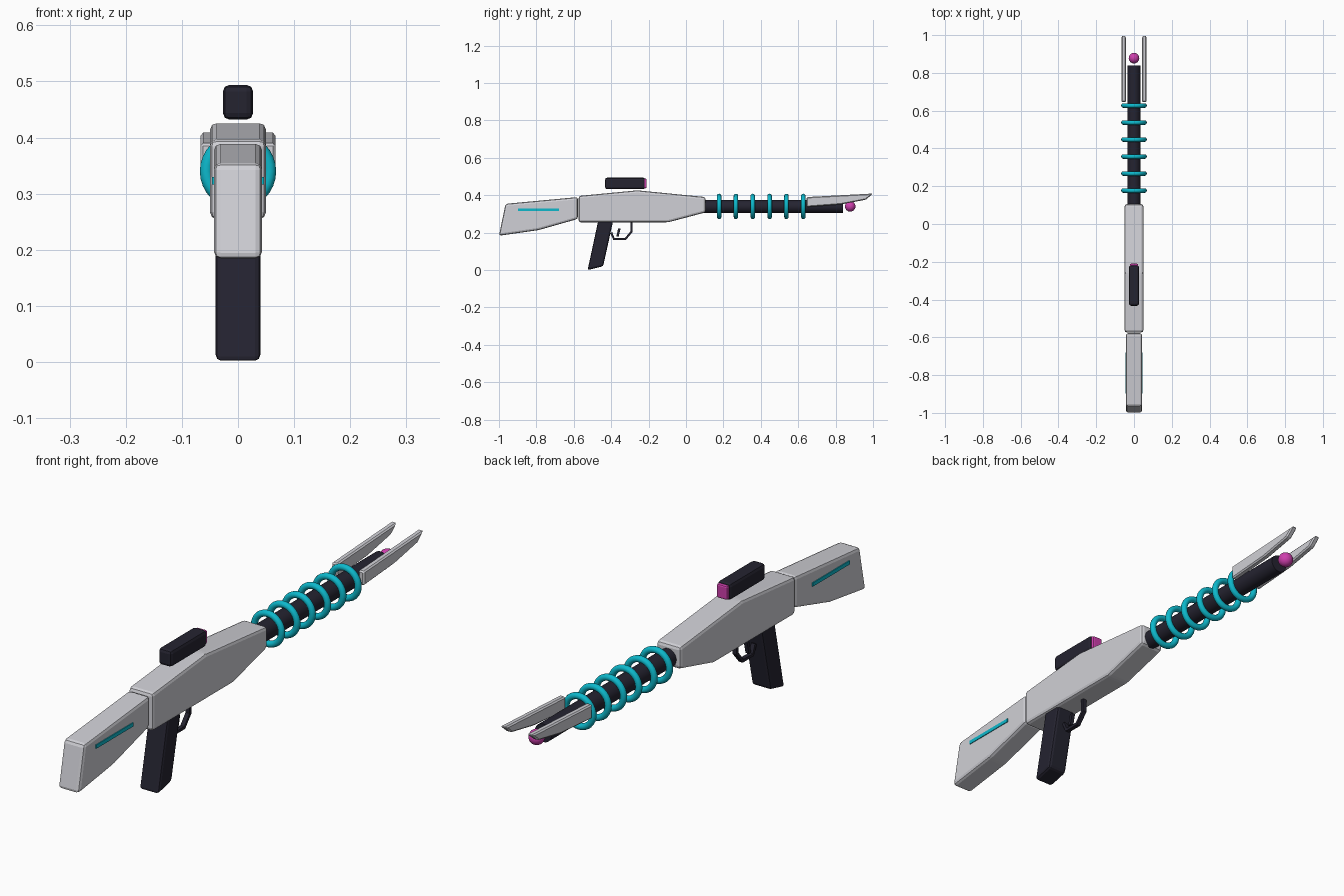
import bpy, bmesh, math
from mathutils import Vector

if "Cube" in bpy.data.objects:
    bpy.data.objects.remove(bpy.data.objects["Cube"])


def mat(name, rgb):
    m = bpy.data.materials.new(name)
    m.diffuse_color = (*rgb, 1)
    m.use_nodes = True
    m.node_tree.nodes["Principled BSDF"].inputs["Base Color"].default_value = m.diffuse_color
    return m


GREY = mat("light_grey", (0.63, 0.63, 0.67))
DARK = mat("dark_navy", (0.018, 0.017, 0.03))
TEAL = mat("teal", (0.004, 0.48, 0.60))
PINK = mat("magenta", (0.62, 0.05, 0.42))
AXIS_Z = 0.34


def side_profile(name, pts, x0, x1, material, bevel=0.0, segs=2):
    """Extrude a (y, z) outline from x0 to x1 and bevel its edges."""
    bm = bmesh.new()
    face = bm.faces.new([bm.verts.new((x0, y, z)) for y, z in pts])
    ext = bmesh.ops.extrude_face_region(bm, geom=[face])
    verts = [g for g in ext["geom"] if isinstance(g, bmesh.types.BMVert)]
    bmesh.ops.translate(bm, verts=verts, vec=(x1 - x0, 0, 0))
    if bevel:
        bmesh.ops.bevel(bm, geom=bm.edges[:], offset=bevel, segments=segs,
                        profile=0.5, affect='EDGES', clamp_overlap=True)
    bmesh.ops.recalc_face_normals(bm, faces=bm.faces[:])
    me = bpy.data.meshes.new(name)
    bm.to_mesh(me)
    bm.free()
    me.materials.append(material)
    ob = bpy.data.objects.new(name, me)
    bpy.context.collection.objects.link(ob)
    return ob


def box(y0, y1, z0, z1):
    return [(y0, z0), (y1, z0), (y1, z1), (y0, z1)]


def finish(name, material):
    ob = bpy.context.object
    ob.name = name
    ob.data.materials.append(material)
    bpy.ops.object.shade_smooth_by_angle(angle=math.radians(40))
    return ob


# Stock and receiver
side_profile("stock", [(-1.0, 0.183), (-0.79, 0.213), (-0.578, 0.273), (-0.578, 0.39),
                       (-0.965, 0.354)], -0.043, 0.043, GREY, 0.012)
side_profile("receiver", [(-0.574, 0.255), (-0.096, 0.255), (0.105, 0.308), (0.105, 0.39),
                          (-0.26, 0.426), (-0.574, 0.396)], -0.05, 0.05, GREY, 0.012)

# Glowing stripes on both sides of the stock
for side, s in (("left", -1), ("right", 1)):
    side_profile("stock_stripe_" + side, box(-0.898, -0.68, 0.316, 0.330),
                 s * 0.040, s * 0.046, TEAL)

# Pistol grip
side_profile("grip", [(-0.526, 0.0), (-0.443, 0.02), (-0.388, 0.27), (-0.468, 0.27)],
             -0.04, 0.04, DARK, 0.01)

# Trigger guard: bent strip following a path
path = [Vector(p) for p in [(-0.40, 0.20), (-0.385, 0.165), (-0.325, 0.165),
                            (-0.291, 0.205), (-0.291, 0.262)]]
inner, outer = [], []
for i, p in enumerate(path):
    d0 = (p - path[max(i - 1, 0)]).normalized()
    d1 = (path[min(i + 1, len(path) - 1)] - p).normalized()
    t = (d0 + d1).normalized()
    n = Vector((-t.y, t.x)) * 0.006
    inner.append(tuple(p + n))
    outer.append(tuple(p - n))
side_profile("trigger_guard", outer + inner[::-1], -0.008, 0.008, DARK)
side_profile("trigger", [(-0.373, 0.178), (-0.360, 0.178), (-0.350, 0.222), (-0.363, 0.222)],
             -0.007, 0.007, DARK)

# Scope and its lens
side_profile("scope", box(-0.433, -0.218, 0.432, 0.494), -0.027, 0.027, DARK, 0.012)
side_profile("scope_lens", box(-0.23, -0.21, 0.437, 0.489), -0.022, 0.022, PINK, 0.006)

# Barrel
bpy.ops.mesh.primitive_cylinder_add(vertices=24, radius=0.034, depth=0.77,
                                    location=(0, 0.455, AXIS_Z), rotation=(math.pi / 2, 0, 0))
finish("barrel", DARK)

# Coil rings
for i in range(6):
    bpy.ops.mesh.primitive_torus_add(major_segments=32, minor_segments=12, major_radius=0.056,
                                     minor_radius=0.012, location=(0, 0.177 + 0.09 * i, AXIS_Z),
                                     rotation=(math.pi / 2, 0, 0))
    finish(f"coil_ring_{i + 1}", TEAL)

# Muzzle prongs
for side, s in (("left", -1), ("right", 1)):
    side_profile("prong_" + side, [(0.645, 0.337), (0.83, 0.351), (0.962, 0.376), (1.0, 0.409),
                                   (0.645, 0.39)], s * 0.043, s * 0.067, GREY, 0.005, 1)

# Energy ball at the muzzle
bpy.ops.mesh.primitive_uv_sphere_add(segments=24, ring_count=16, radius=0.028,
                                     location=(0, 0.878, AXIS_Z))
finish("energy_ball", PINK)
